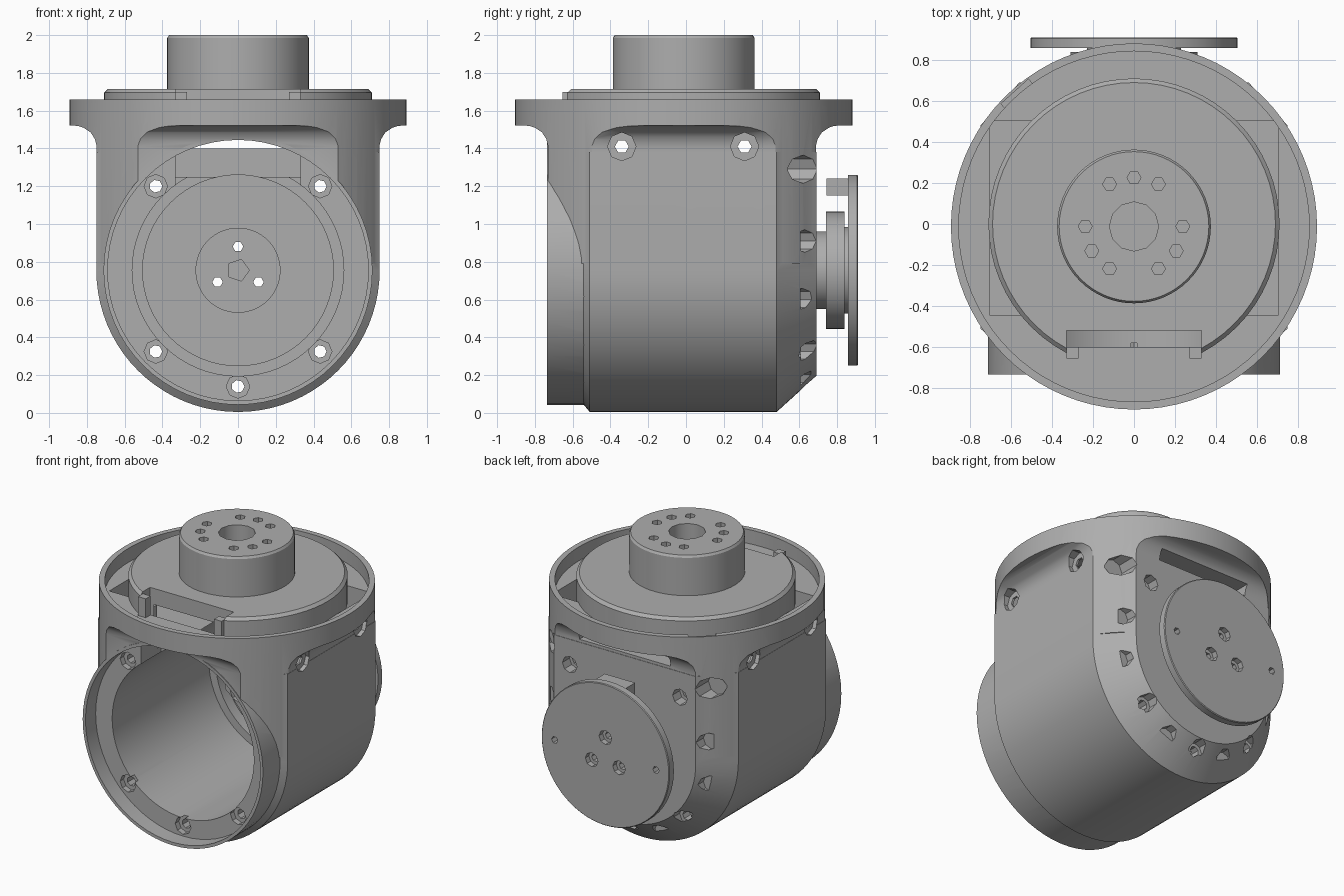
import bpy, bmesh
from math import sin, cos, pi, radians
from mathutils import Matrix, Vector

if "Cube" in bpy.data.objects:
    bpy.data.objects.remove(bpy.data.objects["Cube"])

grey = bpy.data.materials.new("cast_grey")
grey.use_nodes = True
colour = (0.42, 0.42, 0.42, 1)
grey.diffuse_color = colour
grey.node_tree.nodes["Principled BSDF"].inputs["Base Color"].default_value = colour

AXIS_Z = 0.755   # height of the horizontal axis
MID_Y = -0.012   # centre of the vertical axis


def loft(name, rings):
    """Closed solid through rings of matching points."""
    bm = bmesh.new()
    rows = [[bm.verts.new(p) for p in ring] for ring in rings]
    n = len(rows[0])
    for a, b in zip(rows, rows[1:]):
        for i in range(n):
            j = (i + 1) % n
            bm.faces.new((a[i], a[j], b[j], b[i]))
    bm.faces.new(rows[0])
    bm.faces.new(rows[-1])
    bmesh.ops.recalc_face_normals(bm, faces=bm.faces)
    mesh = bpy.data.meshes.new(name)
    bm.to_mesh(mesh)
    bm.free()
    mesh.materials.append(grey)
    obj = bpy.data.objects.new(name, mesh)
    bpy.context.collection.objects.link(obj)
    return obj


def turned(name, profile, axis, at=(0, 0), sides=64):
    """Solid of revolution; profile is (position along axis, radius)."""
    rings = []
    for d, r in profile:
        ring = []
        for i in range(sides):
            t = 2 * pi * i / sides
            u, v = at[0] + r * cos(t), at[1] + r * sin(t)
            ring.append({"x": (d, u, v), "y": (u, d, v), "z": (u, v, d)}[axis])
        rings.append(ring)
    return loft(name, rings)


def rod(axis, start, end, r, at, sides=64):
    return turned("cutter", [(start, r), (end, r)], axis, at, sides)


def box(name, x, y, z):
    return loft(name, [[(x[0], y[0], h), (x[1], y[0], h), (x[1], y[1], h), (x[0], y[1], h)] for h in z])


def combine(obj, tools, operation="DIFFERENCE"):
    """Apply boolean tools one by one, then drop them."""
    for tool in tools:
        mod = obj.modifiers.new("cut", "BOOLEAN")
        mod.operation, mod.object, mod.solver = operation, tool, "EXACT"
        dg = bpy.context.evaluated_depsgraph_get()
        dg.update()
        mesh = bpy.data.meshes.new_from_object(obj.evaluated_get(dg))
        obj.modifiers.clear()
        obj.data = mesh
        bpy.data.objects.remove(tool)


# Housing: rounded trough with a chamfered back end
def trough(y, r):
    arc = [(r * cos(t), y, AXIS_Z + r * sin(t)) for t in (pi + pi * i / 40 for i in range(41))]
    return [(-r, y, 1.38)] + arc + [(r, y, 1.38)]


housing = loft("housing", [trough(-0.56, 0.69), trough(-0.51, 0.75), trough(0.48, 0.75), trough(0.69, 0.56)])

# Upper tower: flared square trimmed round, giving corner columns and flange
flare = [(0.79, 0), (1.41, 0), (1.45, 0.01), (1.485, 0.032), (1.51, 0.07), (1.52, 0.1), (1.522, 0.25), (1.66, 0.25)]
tower = loft("tower", [[(-0.748 - f, -0.73 - f, z), (0.748 + f, -0.73 - f, z),
                        (0.748 + f, 0.687 + f, z), (-0.748 - f, 0.687 + f, z)] for z, f in flare])
combine(tower, [rod("z", 0.5, 1.8, 0.893, (0, MID_Y), 80)], "INTERSECT")
collar = rod("y", -0.735, -0.4, 0.712, (0, AXIS_Z))
combine(housing, [tower, collar], "UNION")

# Main bore, front seat, upper chamber and flange recess
cuts = [
    rod("y", -0.9, -0.62, 0.69, (0, AXIS_Z)),
    rod("y", -0.7, 0.47, 0.56, (0, AXIS_Z)),
    rod("y", 0.4, 0.55, 0.505, (0, AXIS_Z)),
    rod("z", 1.56, 1.8, 0.855, (0, MID_Y), 80),
    box("cutter", (-0.705, 0.705), (-0.445, 0.505), (1.25, 1.62)),
    box("cutter", (-0.33, 0.33), (-0.69, -0.4), (1.2, 1.62)),
    box("cutter", (-0.36, 0.36), (0.4, 0.85), (1.4, 1.475)),
]
# Bolt holes through both ends
for x, z in [(-0.435, 1.2), (0.435, 1.2), (-0.435, 0.325), (0.435, 0.325), (0, 0.14)]:
    cuts.append(rod("y", -1, 1, 0.034, (x, z), 7))
    cuts.append(rod("y", -0.8, -0.58, 0.062, (x, z), 8))
    cuts.append(rod("y", 0.61, 0.9, 0.058, (x, z), 8))
# Bolt pockets around the back chamfer, and side bolts under the flange
for side in (-1, 1):
    for angle in (14, -14, -68):
        t = radians(angle)
        cuts.append(rod("y", 0.605, 0.9, 0.06, (side * 0.64 * cos(t), AXIS_Z + 0.64 * sin(t)), 8))
    cuts.append(rod("y", 0.54, 0.9, 0.075, (side * 0.63, 1.29), 8))
    for y in (-0.34, 0.31):
        cuts.append(rod("x", side * 0.6, side, 0.037, (y, 1.41), 6))
        cuts.append(rod("x", side * 0.72, side, 0.075, (y, 1.41), 8))
# Cable notch in the flange rim
notch = box("cutter", (-0.09, 0.09), (0.7, 0.87), (1.61, 1.8))
notch.data.transform(Matrix.Rotation(radians(42), 4, "Z"))
cuts.append(notch)
# Clearance for the shaft bolts
shaft_bolts = [(0.125 * cos(t), AXIS_Z + 0.125 * sin(t)) for t in (pi / 2, pi * 7 / 6, pi * 11 / 6)]
for p in shaft_bolts:
    cuts.append(rod("y", 0.4, 0.9, 0.028, p, 6))
combine(housing, cuts)

# Top cap with an open window at the front
cap = turned("top_cap", [(1.51, 0.71), (1.695, 0.71), (1.715, 0.69)], "z", (0, 0))
combine(cap, [box("cutter", (-0.33, 0.33), (-0.9, -0.52), (1.4, 1.8)),
              rod("z", 1.4, 1.6, 0.6, (0, 0))])
for side in (-1, 1):
    x = sorted((side * 0.27, side * 0.33))
    box("cap_window_lug", x, (-0.655, -0.6), (1.52, 1.7))
box("cap_window_sill", (-0.33, 0.33), (-0.715, -0.60), (1.50, 1.565))

# Top output hub with its bolt circle
hub = turned("top_output_hub", [(1.62, 0.375), (1.985, 0.375), (2.0, 0.365)], "z", (0, MID_Y))
cuts = [rod("z", 1.75, 2.1, 0.12, (0, MID_Y), 12)]
for angle in (0, 60, 90, 120, 180, 210, 240, 300, 330):
    t = radians(angle)
    cuts.append(rod("z", 1.88, 2.1, 0.034, (0.238 * cos(t), MID_Y + 0.238 * sin(t)), 6))
combine(hub, cuts)

# Back output shaft and drive plate
shaft = turned("back_output_shaft", [(0.52, 0.225), (0.6, 0.225), (0.6001, 0.205), (0.74, 0.205), (0.7401, 0.31),
                                     (0.84, 0.31), (0.8401, 0.23), (0.87, 0.23)], "y", (0, AXIS_Z))
plate = turned("drive_plate", [(0.858, 0.505), (0.905, 0.505), (0.91, 0.5)], "y", (0, AXIS_Z))
combine(shaft, [rod("y", 0.3, 1, 0.028, p, 6) for p in shaft_bolts] + [rod("y", 0.45, 0.65, 0.06, (0, AXIS_Z), 5)])
combine(plate, [rod("y", 0.84, 1, 0.05, p, 8) for p in shaft_bolts]
        + [rod("y", 0.84, 1, 0.025, (x, AXIS_Z), 6) for x in (-0.4, 0.4)])
box("drive_plate_stop", (-0.12, 0.12), (0.745, 0.862), (1.15, 1.24))

# Smooth shading with sharp edges kept
bpy.ops.object.select_all(action="DESELECT")
for obj in bpy.context.collection.objects:
    if obj.type == "MESH":
        obj.select_set(True)
        bpy.context.view_layer.objects.active = obj
bpy.ops.object.shade_smooth_by_angle(angle=radians(30))
